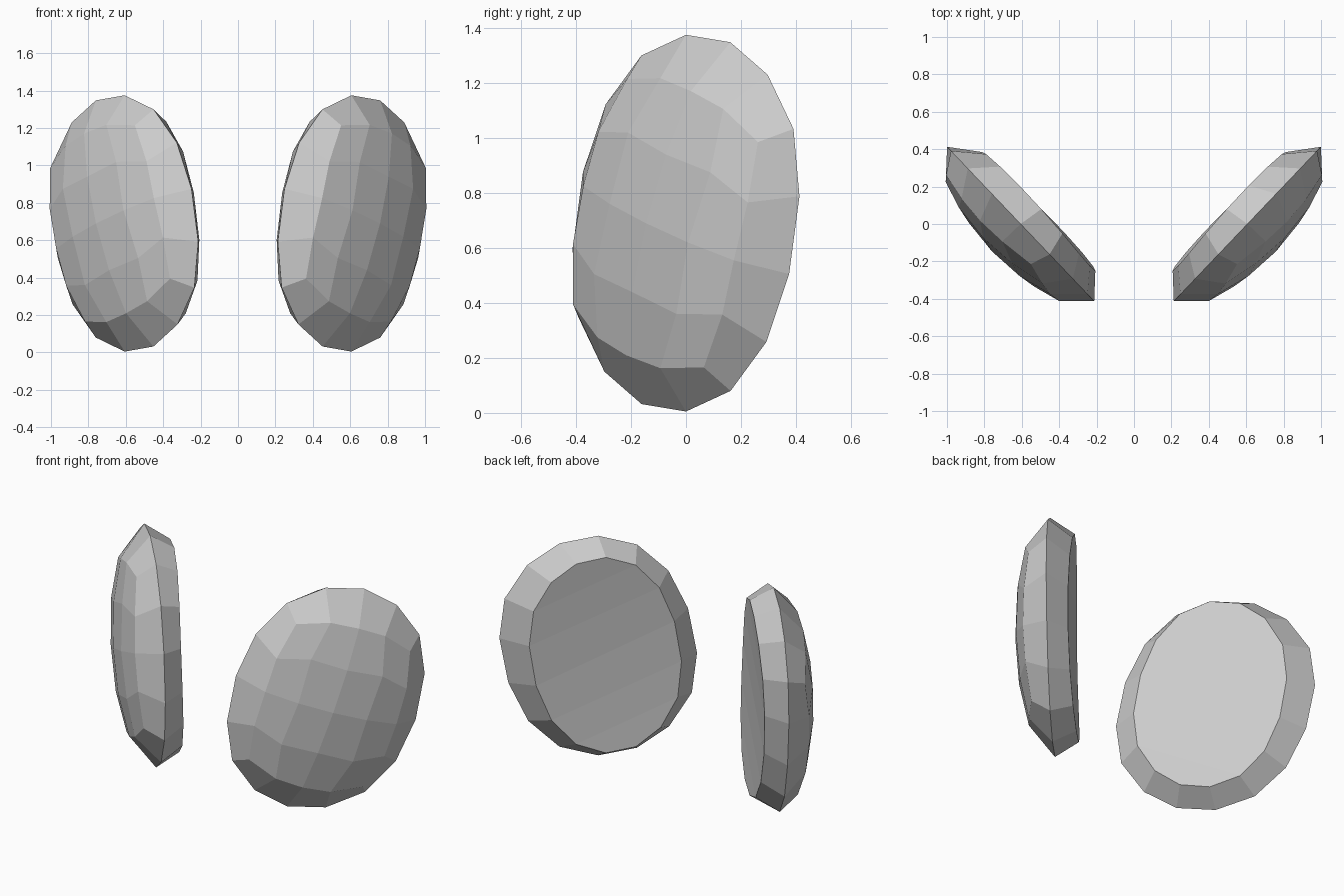
import bpy, bmesh
from math import sqrt
from mathutils import Vector

if "Cube" in bpy.data.objects:
    bpy.data.objects.remove(bpy.data.objects["Cube"])

# Half of the 16-sided rim in the pad's own plane (across, up); the rest is its point reflection
HALF = [(0, .685), (.223, .658), (.41, .54), (.54, .343),
        (.57, .098), (.518, -.185), (.404, -.432), (.224, -.61)]
RIM = [Vector(p) for p in HALF] + [-Vector(p) for p in HALF]
CENTRE = Vector((.606, 0, .69))
ACROSS, OUT, UP = Vector((.69, .724, 0)), Vector((.724, -.69, 0)), Vector((0, 0, 1))
DOME = .212


def make_pad(name, side):
    bm = bmesh.new()

    def vert(u, v, n):
        p = CENTRE + ACROSS * u + UP * v + OUT * n
        return bm.verts.new((p.x * side, p.y, p.z))

    def dome_vert(i, s):
        u, v = RIM[i] * s
        return vert(u, v, DOME * sqrt(1 - s * s))

    def bridge(a, b):
        for i in range(16):
            j = (i + 1) % 16
            bm.faces.new((a[i], a[j], b[j], b[i]))

    # rim, and the border of the domed 4 x 4 grid
    rim = [vert(p.x, p.y, 0) for p in RIM]
    edge_scale = [.77, .73, .77, .86]
    edge = [dome_vert(i, edge_scale[i % 4]) for i in range(16)]
    bridge(rim, edge)

    # inside of the grid: eight points and the middle
    mid = dome_vert(0, 0)
    inner = {i: dome_vert(i, .54 if i % 4 == 3 else .38) for i in range(1, 16, 2)}
    for c in (3, 7, 11, 15):
        a, b, d, e = [(c + k) % 16 for k in (-1, 1, -2, 2)]
        bm.faces.new((edge[a], edge[c], edge[b], inner[c]))
        bm.faces.new((edge[d], edge[a], inner[c], inner[d]))
        bm.faces.new((edge[b], edge[e], inner[e], inner[c]))
        bm.faces.new((inner[d], inner[c], inner[e], mid))

    # bevelled back border and gently hollow back in bands
    back = []
    for p in RIM:
        u, v = p.x * .77 - .018, p.y * .89
        back.append(vert(u, v, -.113 - .06 * (v + .3 * u) ** 2))
    bridge(rim, back)
    for k in range(4):
        bm.faces.new((back[15 - k], back[14 - k], back[4 + k], back[3 + k]))
    bm.faces.new([back[i] for i in (15, 0, 1, 2, 3)])
    bm.faces.new([back[i] for i in (7, 8, 9, 10, 11)])

    bmesh.ops.recalc_face_normals(bm, faces=bm.faces)
    mesh = bpy.data.meshes.new(name)
    bm.to_mesh(mesh)
    bm.free()
    bpy.context.collection.objects.link(bpy.data.objects.new(name, mesh))


make_pad("right_pad", 1)
make_pad("left_pad", -1)
